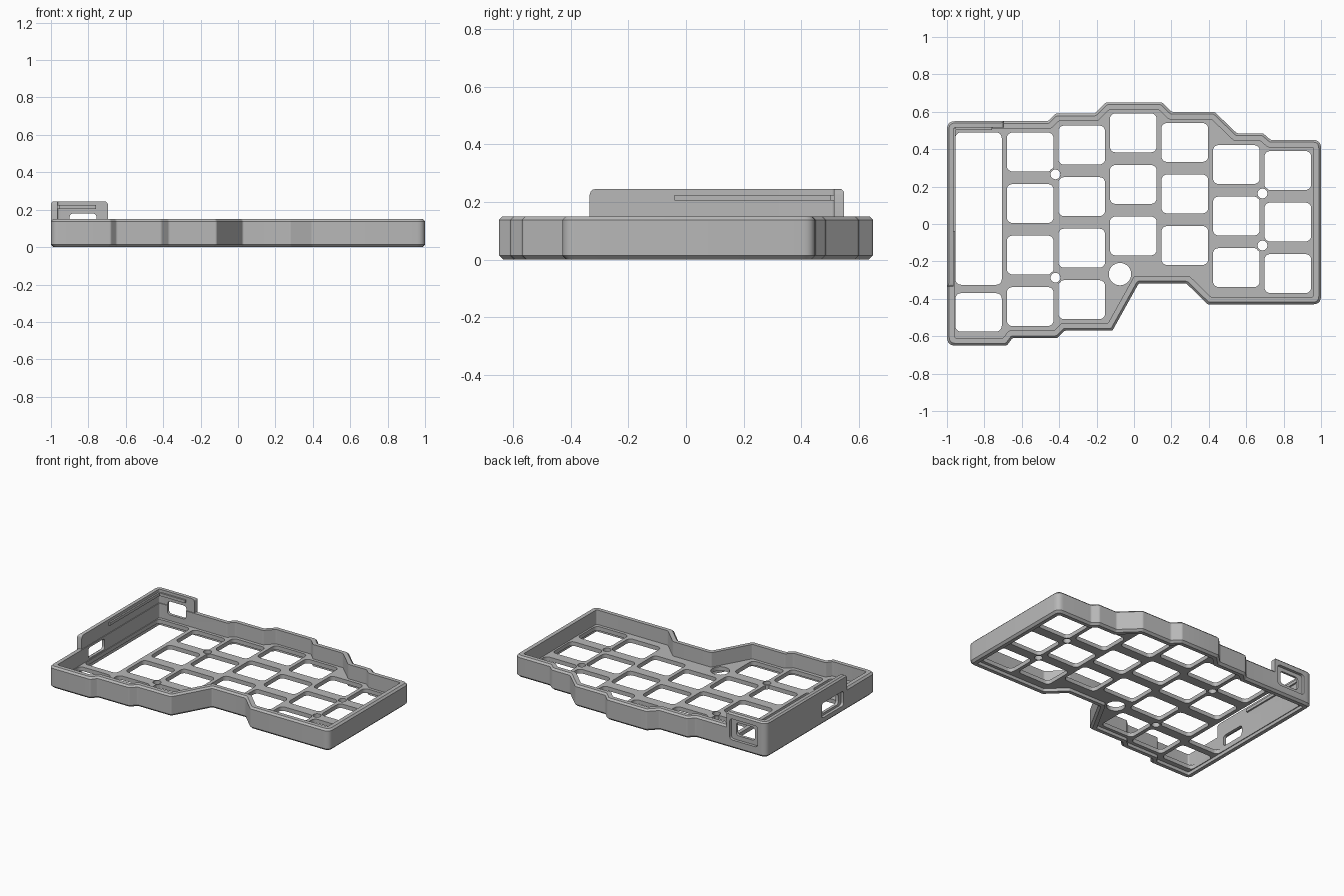
import bpy, bmesh, math
from mathutils import Vector, Matrix

cube = bpy.data.objects.get("Cube")
if cube:
    bpy.data.objects.remove(cube, do_unlink=True)

mat = bpy.data.materials.new("plain_grey")
mat.use_nodes = True
grey = (0.48, 0.48, 0.48, 1)
mat.diffuse_color = grey
mat.node_tree.nodes["Principled BSDF"].inputs["Base Color"].default_value = grey

# Case outline, counter-clockwise from the front-left corner
OUTLINE = [(-1, -.65), (-.68, -.65), (-.65, -.61), (-.41, -.61), (-.37, -.57),
           (-.115, -.57), (.025, -.318), (.28, -.318), (.395, -.43), (1, -.43),
           (1, .45), (.73, .45), (.69, .485), (.55, .485), (.43, .60), (.20, .60),
           (.15, .65), (-.15, .65), (-.21, .59), (-.42, .59), (-.46, .55), (-1, .55)]


def offset_outline(d):
    """Inset the outline by d and round its corners, wide ones on the ends."""
    pts = [Vector(p) for p in OUTLINE]
    n = len(pts)
    inset = []
    for i, p in enumerate(pts):
        a, b = (p - pts[i - 1]).normalized(), (pts[(i + 1) % n] - p).normalized()
        na, nb = Vector((-a.y, a.x)), Vector((-b.y, b.x))
        inset.append(p + (na + nb) * (d / (1 + na.dot(nb))))
    out = []
    for i, p in enumerate(inset):
        cut = max(.045 - d, .012) if abs(OUTLINE[i][0]) == 1 else .008
        a = p + (inset[i - 1] - p).normalized() * cut
        b = p + (inset[(i + 1) % n] - p).normalized() * cut
        for k in range(6):
            t = k / 5
            out.append(a * (1 - t) ** 2 + p * (2 * t * (1 - t)) + b * t * t)
    return out


def make(name, bm):
    bmesh.ops.recalc_face_normals(bm, faces=bm.faces)
    me = bpy.data.meshes.new(name)
    bm.to_mesh(me)
    bm.free()
    me.materials.append(mat)
    ob = bpy.data.objects.new(name, me)
    bpy.context.collection.objects.link(ob)
    return ob


def loft(name, profile):
    """Closed ring whose section is a list of (inset, height)."""
    bm = bmesh.new()
    loops = [[bm.verts.new((p.x, p.y, z)) for p in offset_outline(d)] for d, z in profile]
    for i, lower in enumerate(loops):
        upper = loops[(i + 1) % len(loops)]
        for j in range(len(lower)):
            k = (j + 1) % len(lower)
            bm.faces.new((lower[j], lower[k], upper[k], upper[j]))
    return make(name, bm)


def prism(bm, pts, z0, z1, matrix=Matrix()):
    lo = [bm.verts.new(matrix @ Vector((p[0], p[1], z0))) for p in pts]
    hi = [bm.verts.new(matrix @ Vector((p[0], p[1], z1))) for p in pts]
    bm.faces.new(lo[::-1])
    bm.faces.new(hi)
    for i in range(len(pts)):
        j = (i + 1) % len(pts)
        bm.faces.new((lo[i], lo[j], hi[j], hi[i]))


def rounded_rect(x0, x1, y0, y1, r=.03):
    corners = [(x1 - r, y1 - r), (x0 + r, y1 - r), (x0 + r, y0 + r), (x1 - r, y0 + r)]
    return [(cx + r * math.cos(a), cy + r * math.sin(a))
            for q, (cx, cy) in enumerate(corners)
            for a in [(q + k / 5) * math.pi / 2 for k in range(6)]]


def circle(x, y, r, n=32):
    return [(x + r * math.cos(i * math.tau / n), y + r * math.sin(i * math.tau / n))
            for i in range(n)]


def boolean(ob, cutter, operation="DIFFERENCE"):
    cutter.hide_render = True
    mod = ob.modifiers.new("cut", "BOOLEAN")
    mod.operation, mod.solver, mod.object = operation, "EXACT", cutter
    bpy.context.view_layer.objects.active = ob
    bpy.ops.object.modifier_apply(modifier=mod.name)


def box(name, lo, hi, bevel=0):
    bm = bmesh.new()
    prism(bm, [(lo[0], lo[1]), (hi[0], lo[1]), (hi[0], hi[1]), (lo[0], hi[1])], lo[2], hi[2])
    if bevel:
        bmesh.ops.bevel(bm, geom=bm.edges[:], offset=bevel, segments=3,
                        profile=.5, affect="EDGES")
    return make(name, bm)


# Outer wall with chamfered rims
wall = loft("outer_wall", [(.014, 0), (0, .014), (0, .138), (.012, .15), (.04, .15), (.04, 0)])

# Raised wall around the back-left corner
raised = loft("raised_corner_wall", [(0, .12), (0, .235), (.01, .245), (.035, .245), (.035, .12)])
region = box("raised_region", (-1.3, -.335, 0), (-.695, 1, .2455), .02)
boolean(raised, region, "INTERSECT")
bpy.data.objects.remove(region)

# Connector openings: a through slot with a shallow outer recess
Z_TO_Y = Matrix(((1, 0, 0), (0, 0, 1), (0, 1, 0))).to_4x4()
Z_TO_X = Matrix(((0, 0, 1), (1, 0, 0), (0, 1, 0))).to_4x4()
ports = [(rounded_rect(-.90, -.757, .09, .18, .02), .45, .60, Z_TO_Y),
         (rounded_rect(-.935, -.72, .06, .205, .02), .53, .60, Z_TO_Y),
         (rounded_rect(-.27, -.09, .06, .135, .02), -1.1, -.92, Z_TO_X),
         (rounded_rect(-.30, -.06, .045, .147, .02), -1.1, -.98, Z_TO_X)]
for args in ports:
    bm = bmesh.new()
    prism(bm, *args)
    cutter = make("port_cutter", bm)
    boolean(wall, cutter)
    boolean(raised, cutter)
    bpy.data.objects.remove(cutter)

# Switch plate
BOTTOM, TOP = .022, .05
bm = bmesh.new()
prism(bm, offset_outline(.025), BOTTOM, TOP)
plate = make("switch_plate", bm)

# Key openings, column by column
PITCH, HALF_W, HALF_H = .2755, .125, .104
columns = [(.385, 4), (.422, 4), (.487, 3), (.436, 3), (.318, 3), (.286, 3)]
bm = bmesh.new()
for c, (top, count) in enumerate(columns):
    x = -.555 + c * PITCH
    for row in range(count):
        y = top - row * PITCH
        prism(bm, rounded_rect(x - HALF_W, x + HALF_W, y - HALF_H, y + HALF_H), -.1, .2)
prism(bm, rounded_rect(-.955, -.707, -.575, -.37), -.1, .2)
prism(bm, rounded_rect(-.955, -.707, -.325, .49), -.1, .2)
keys = make("key_cutter", bm)
boolean(plate, keys)
bpy.data.objects.remove(keys)

# Screw holes, with a thin collar each, and the large access hole
screws = [(-.42, .265), (-.42, -.287), (.687, .163), (.687, -.115)]
bm = bmesh.new()
for x, y in screws:
    prism(bm, circle(x, y, .026), -.1, .2)
prism(bm, circle(-.075, -.268, .06), -.1, .2)
holes = make("hole_cutter", bm)
boolean(plate, holes)
bpy.data.objects.remove(holes)

collars = []
for x, y in screws:
    bm = bmesh.new()
    section = [(.026, BOTTOM + .001), (.036, BOTTOM + .001), (.036, TOP - .001), (.026, TOP - .001)]
    rings = [[bm.verts.new((*p, z)) for p in circle(x, y, r)] for r, z in section]
    for i, lower in enumerate(rings):
        upper = rings[(i + 1) % 4]
        for j in range(32):
            k = (j + 1) % 32
            bm.faces.new((lower[j], lower[k], upper[k], upper[j]))
    collars.append(make("screw_collar", bm))

# Retaining ribs inside the raised wall
box("left_rib", (-.97, -.04, .205), (-.954, .51, .225))
box("back_rib", (-.955, .503, .205), (-.76, .52, .225))

# Smooth the rounded corners, keep the edges sharp
bpy.ops.object.select_all(action="DESELECT")
for ob in [wall, raised, plate] + collars:
    ob.select_set(True)
bpy.context.view_layer.objects.active = wall
bpy.ops.object.shade_smooth_by_angle(angle=math.radians(28))
